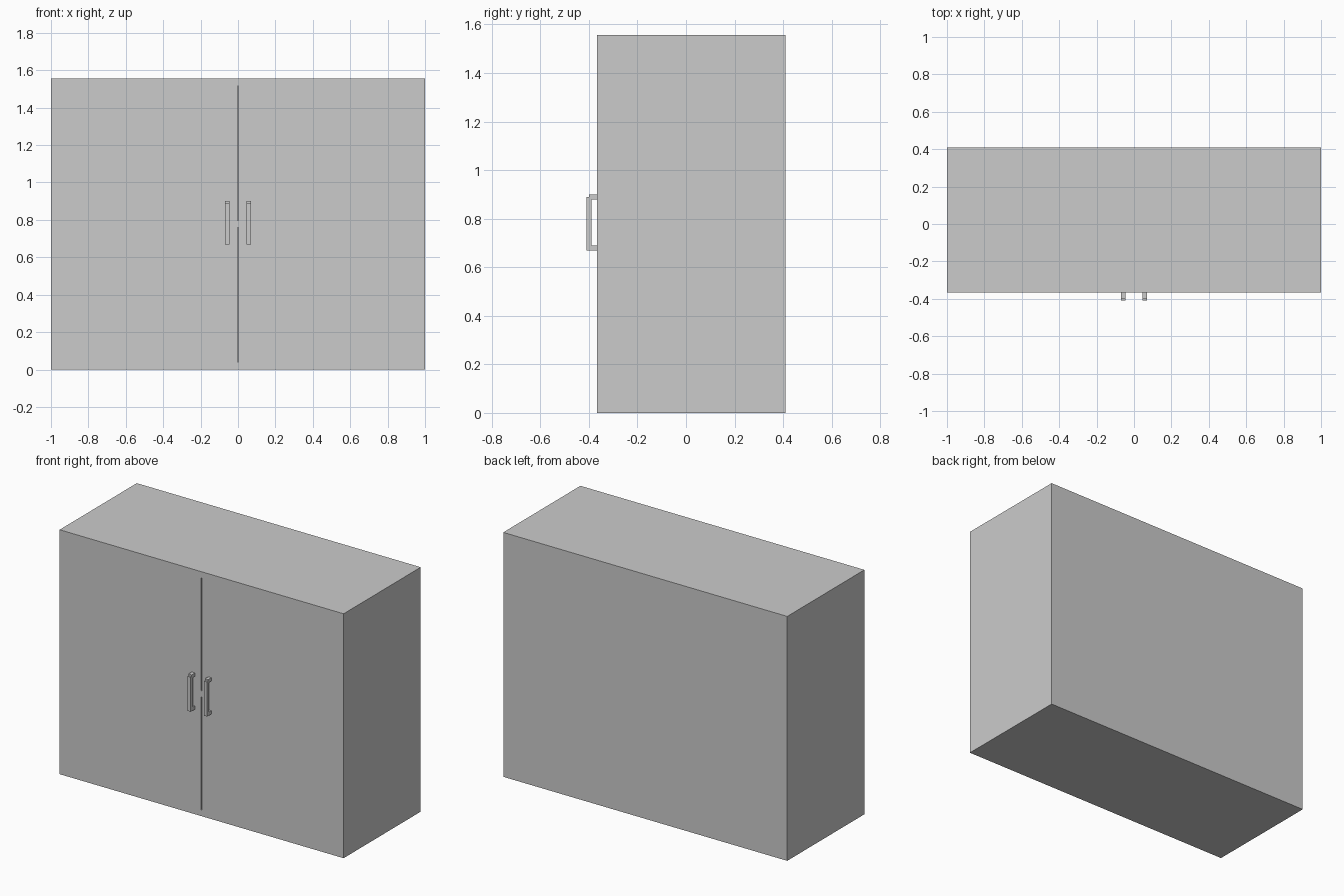
import bpy

if "Cube" in bpy.data.objects:
    bpy.data.objects.remove(bpy.data.objects["Cube"])

W, Z1 = 1.0, 1.556           # half width, height
Y0, Y1 = -0.366, 0.41        # front and back faces
T = 0.04                     # board thickness
GAP = 0.003                  # half of the slit between the doors


def box(name, x, y, z):
    """Box from (min, max) ranges on each axis."""
    verts = [(a, b, c) for a in x for b in y for c in z]
    faces = [(0, 1, 3, 2), (4, 6, 7, 5), (0, 4, 5, 1),
             (2, 3, 7, 6), (0, 2, 6, 4), (1, 5, 7, 3)]
    mesh = bpy.data.meshes.new(name)
    mesh.from_pydata(verts, [], faces)
    obj = bpy.data.objects.new(name, mesh)
    bpy.context.collection.objects.link(obj)
    return obj


def mirrored(obj):
    """Repeat a part on the other side of the cabinet."""
    mod = obj.modifiers.new("mirror", 'MIRROR')
    mod.use_mirror_merge = False
    return obj


# Carcass
box("bottom_panel", (-W, W), (Y0, Y1), (0, T))
box("top_panel", (-W, W), (Y0, Y1), (Z1 - T, Z1))
mirrored(box("side_panels", (W - T, W), (Y0, Y1), (T, Z1 - T)))
box("back_panel", (-W + T, W - T), (Y1 - T, Y1), (T, Z1 - T))

# Middle shelf, reaching the front between the doors
box("shelf", (-W + T, W - T), (Y0, Y1 - T), (0.758, 0.798))

# Inset doors with a narrow slit between them
mirrored(box("doors", (GAP, W - T), (Y0, Y0 + T), (T, Z1 - T)))

# Bar handles on two posts
HX = (0.046, 0.069)
mirrored(box("handle_bars", HX, (-0.41, -0.389), (0.669, 0.889)))
mirrored(box("handle_top_posts", HX, (-0.40, Y0), (0.879, 0.90)))
mirrored(box("handle_bottom_posts", HX, (-0.40, Y0), (0.669, 0.69)))
